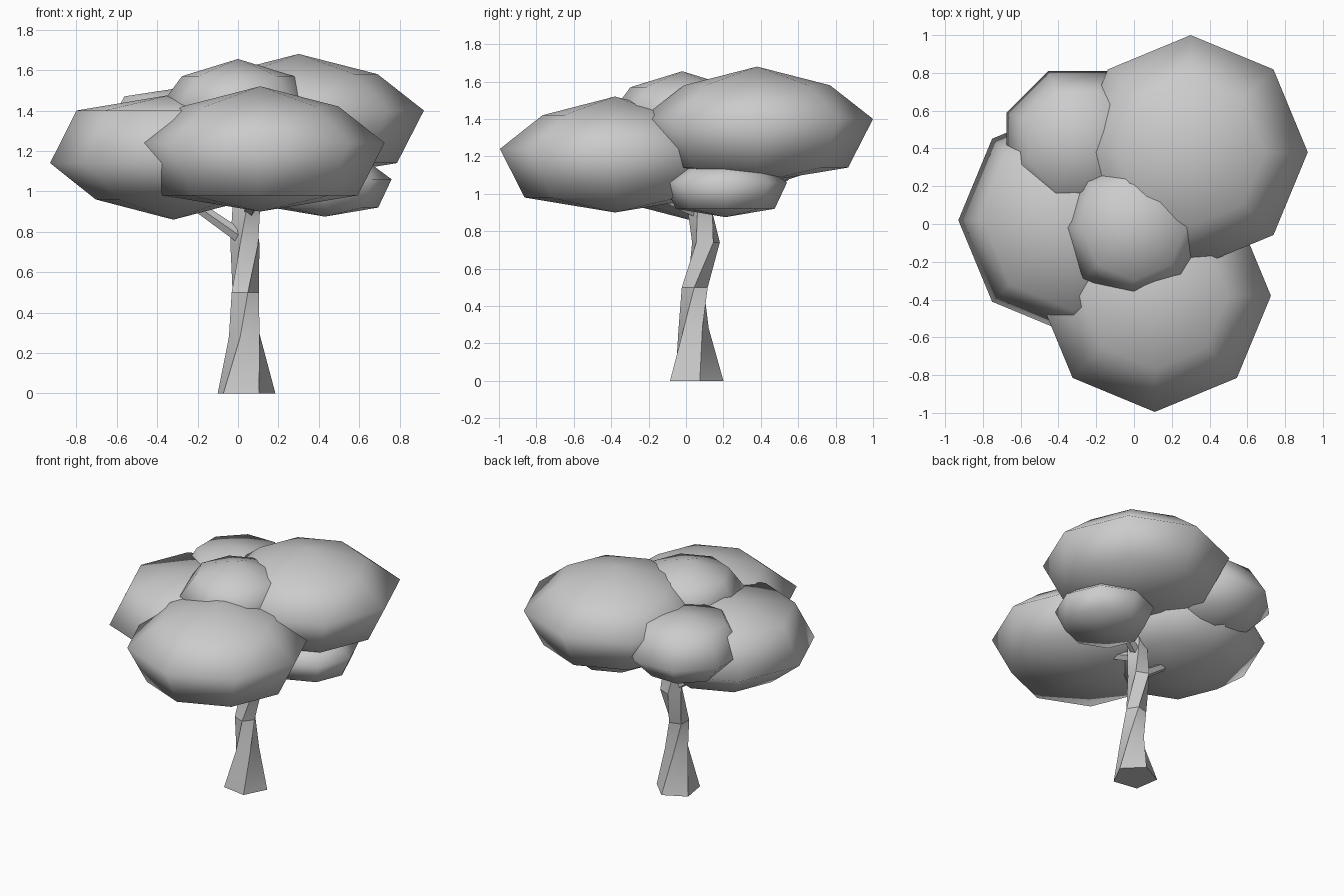
import bpy, bmesh
from math import cos, sin, radians, tau
from mathutils import Vector

if "Cube" in bpy.data.objects:
    bpy.data.objects.remove(bpy.data.objects["Cube"])


def loft(name, rings, angle=30, caps=True):
    """Join rings of points with quads; close the ends with caps."""
    bm = bmesh.new()
    vr = [[bm.verts.new(p) for p in ring] for ring in rings]
    for a, b in zip(vr, vr[1:]):
        n = max(len(a), len(b))
        for i in range(n):
            j = (i + 1) % n
            if len(a) == 1:
                bm.faces.new((a[0], b[j], b[i]))
            elif len(b) == 1:
                bm.faces.new((a[i], a[j], b[0]))
            else:
                bm.faces.new((a[i], a[j], b[j], b[i]))
    for r in (vr[0], vr[-1]):
        if len(r) > 2:
            bm.faces.new(r)
    bmesh.ops.recalc_face_normals(bm, faces=bm.faces)
    me = bpy.data.meshes.new(name)
    bm.to_mesh(me)
    bm.free()
    ob = bpy.data.objects.new(name, me)
    bpy.context.collection.objects.link(ob)
    bpy.ops.object.select_all(action='DESELECT')
    ob.select_set(True)
    bpy.context.view_layer.objects.active = ob
    bpy.ops.object.shade_smooth_by_angle(angle=radians(angle))
    return ob


def foliage(name, centre, r, profile, turn=0):
    """Flattened eight-sided leaf cluster; profile = (radius factor, height)."""
    c = Vector(centre)
    rings = []
    for f, h in profile:
        if f == 0:
            rings.append([c + Vector((0, 0, h))])
        else:
            rings.append([c + Vector((r * f * cos(radians(turn) + tau * i / 8),
                                      r * f * sin(radians(turn) + tau * i / 8), h))
                          for i in range(8)])
    loft(name, rings, 80)


# Leaf clusters: heavy-bottomed profile, and its flipped version
heavy = [(0, -.34), (.785, -.26), (1, 0), (.63, .18), (0, .28)]
light = [(f, -h) for f, h in reversed(heavy)]
small = [(0, -.185), (.8, -.14), (1, 0), (.65, .085), (0, .12)]
mid = [(0, -.23), (.65, -.15), (1, 0), (.7, .2), (0, .24)]
crown = [(0, -.25), (.7, -.17), (1, 0), (.73, .14), (0, .225)]

foliage("foliage_back_right", (.30, .38, 1.40), .62, heavy)
foliage("foliage_front", (.11, -.38, 1.24), .615, heavy)
foliage("foliage_left", (-.32, .02, 1.14), .61, light)
foliage("foliage_back_left", (-.30, .436, 1.27), .405, mid, 22.5)
foliage("foliage_low_right", (.43, .21, 1.06), .33, small)
foliage("foliage_crown", (0, -.02, 1.43), .38, crown)

# Twisted five-sided trunk: x, y, z, radius, turn
trunk = [(.035, .05, 0, .152, 225), (.04, .04, .28, .085, 250),
         (.03, .048, .5, .073, 285), (.04, .105, .74, .078, 320),
         (.04, .08, .92, .072, 345), (.06, .10, 1.15, .06, 360)]
loft("trunk", [[(x + r * cos(radians(t) + tau * i / 5),
                 y + r * sin(radians(t) + tau * i / 5), z) for i in range(5)]
               for x, y, z, r, t in trunk], 35)


def branch(name, start, end, r0, r1):
    a, b = Vector(start), Vector(end)
    q = (b - a).to_track_quat('Z', 'Y')
    loft(name, [[p + q @ Vector((r * cos(tau * i / 5), r * sin(tau * i / 5), 0))
                 for i in range(5)] for p, r in ((a, r0), (b, r1))], 35)


# Branches reaching into the clusters
branch("branch_left", (.02, .09, .77), (-.28, .06, .98), .035, .025)
branch("branch_front", (.05, .07, .90), (.10, -.20, 1.02), .035, .025)
branch("branch_right", (.05, .09, .92), (.32, .20, 1.05), .035, .025)
